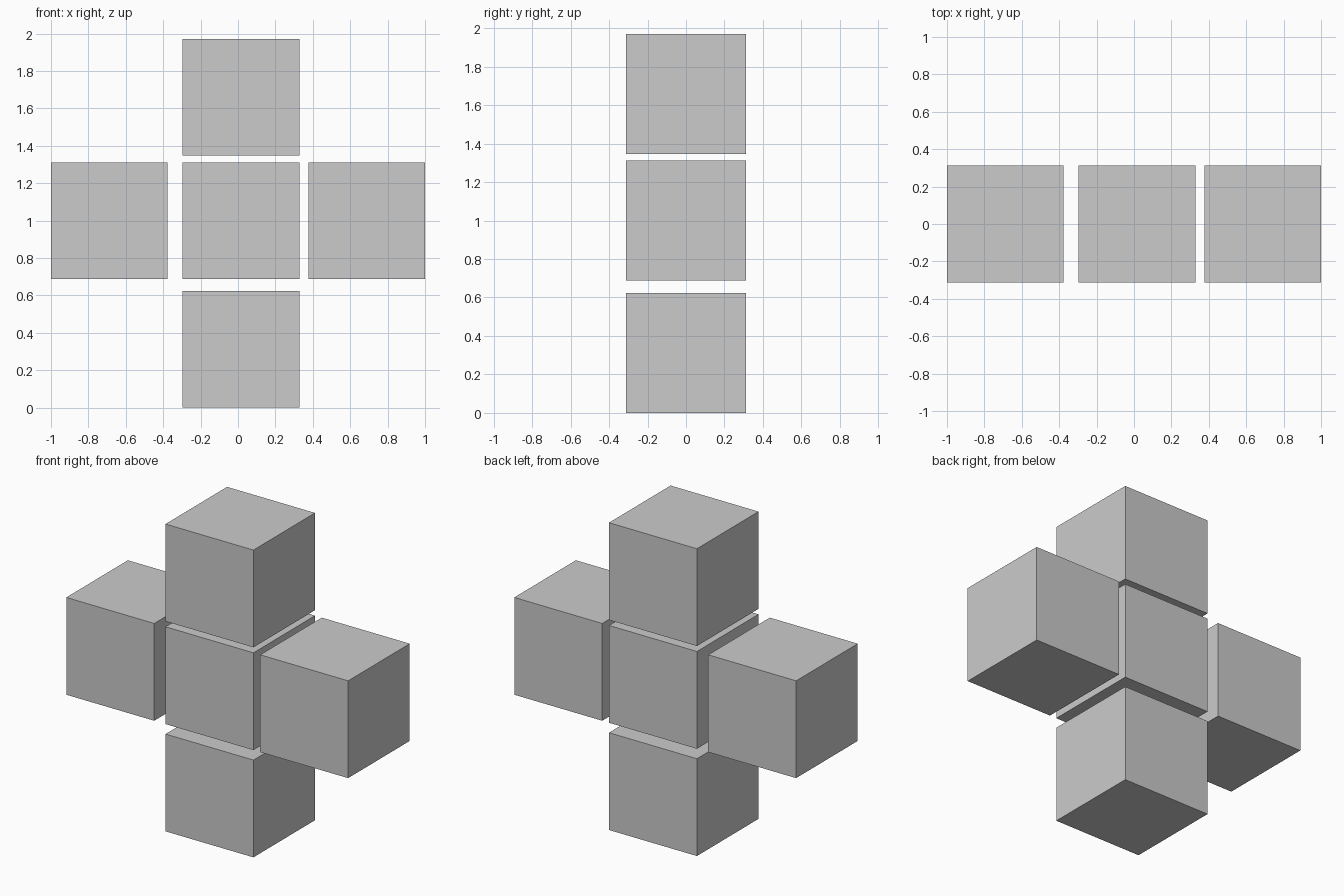
import bpy

if "Cube" in bpy.data.objects:
    bpy.data.objects.remove(bpy.data.objects["Cube"])

SIZE = 0.624  # edge length shared by all cubes


def add_cube(name, x, z):
    bpy.ops.mesh.primitive_cube_add(size=SIZE, location=(x, 0, z))
    bpy.context.object.name = name


# Five separate cubes arranged as an upright cross, with slightly uneven gaps
for name, x, z in [
    ("centre_cube", 0.016, 1.0),
    ("left_cube", -0.688, 1.0),
    ("right_cube", 0.688, 1.0),
    ("bottom_cube", 0.016, 0.312),
    ("top_cube", 0.016, 1.659),
]:
    add_cube(name, x, z)
